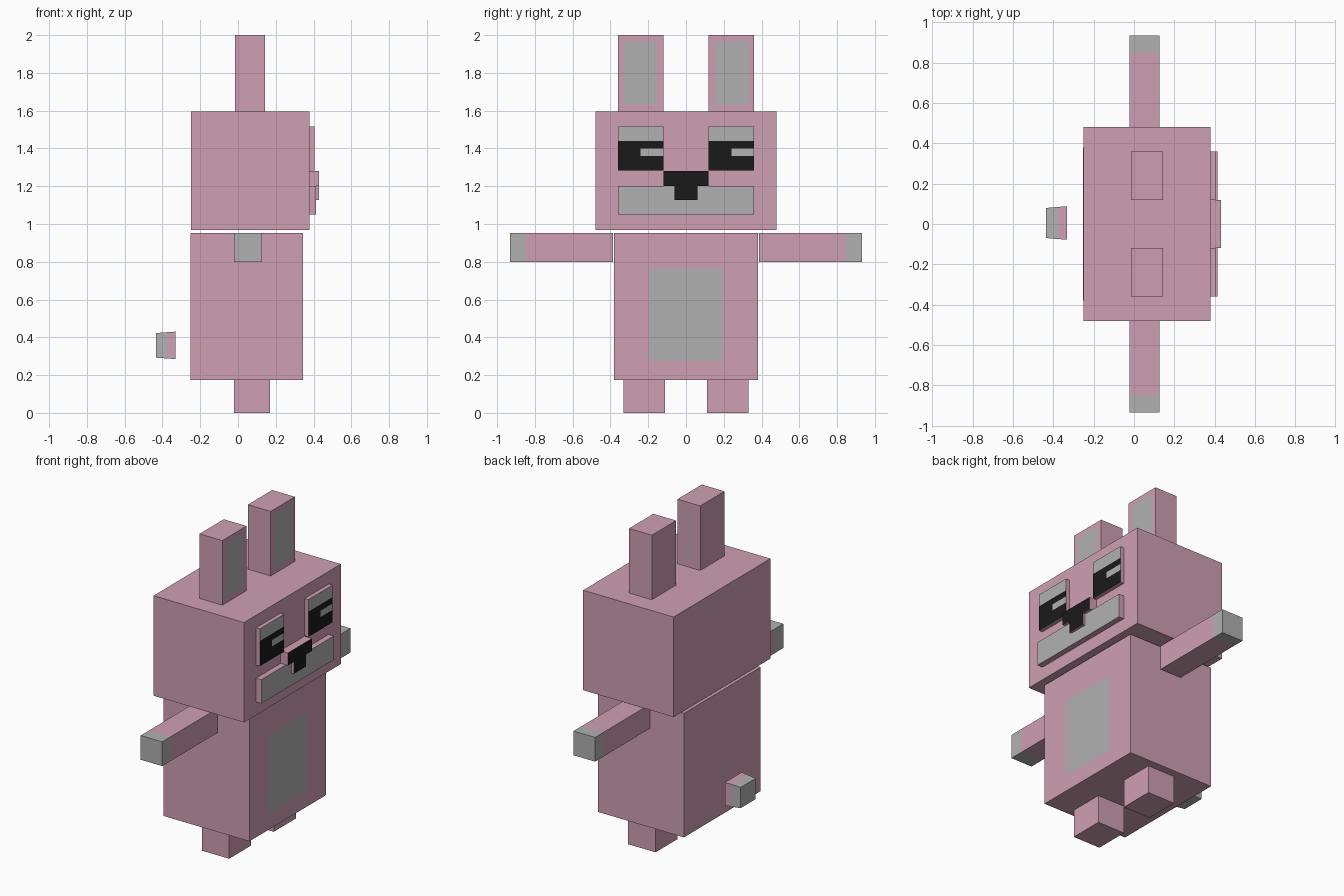
import bpy, bmesh
from mathutils import Vector

if "Cube" in bpy.data.objects:
    bpy.data.objects.remove(bpy.data.objects["Cube"])


def material(name, r, g, b):
    m = bpy.data.materials.new(name)
    m.diffuse_color = (r, g, b, 1)
    m.use_nodes = True
    m.node_tree.nodes["Principled BSDF"].inputs["Base Color"].default_value = m.diffuse_color
    return m


PINK, GREY, BLACK = 0, 1, 2
MATS = [material("pink", 0.63, 0.35, 0.45),
        material("grey", 0.44, 0.44, 0.44),
        material("black", 0.01, 0.01, 0.01)]
FAR = 9


def finish(name, bm):
    bmesh.ops.recalc_face_normals(bm, faces=bm.faces)
    me = bpy.data.meshes.new(name)
    bm.to_mesh(me)
    bm.free()
    for m in MATS:
        me.materials.append(m)
    ob = bpy.data.objects.new(name, me)
    bpy.context.collection.objects.link(ob)
    return ob


def cut(bm, axis, value, front_only):
    no = Vector((0, 0, 0))
    no[axis] = 1
    faces = [f for f in bm.faces if not front_only or f.normal.x > 0.9]
    geom = set(faces)
    for f in faces:
        geom.update(f.edges)
        geom.update(f.verts)
    bmesh.ops.bisect_plane(bm, geom=list(geom), plane_co=no * value, plane_no=no)
    bm.normal_update()


def box(name, x, y, z, patches=(), end=None):
    """Box from (min, max) spans; patches colour the +x face as (ys, zs, colour);
    end = (axis, position) paints everything beyond that plane grey."""
    bm = bmesh.new()
    bmesh.ops.create_cube(bm, size=1)
    for v in bm.verts:
        v.co = [s[0] if c < 0 else s[1] for c, s in zip(v.co, (x, y, z))]
    bm.normal_update()
    for ys, zs, _ in patches:
        for axis, span, limits in ((1, ys, y), (2, zs, z)):
            for value in span:
                if limits[0] + 1e-4 < value < limits[1] - 1e-4:
                    cut(bm, axis, value, True)
    for f in bm.faces:
        c = f.calc_center_median()
        if f.normal.x > 0.9:
            for ys, zs, colour in patches:
                if ys[0] < c.y < ys[1] and zs[0] < c.z < zs[1]:
                    f.material_index = colour
    if end:
        axis, value = end
        cut(bm, axis, value, False)
        for f in bm.faces:
            c = f.calc_center_median()[axis]
            if abs(c) > abs(value):
                f.material_index = GREY
    return finish(name, bm)


# Body with belly patch, and head
box("body", (-0.252, 0.345), (-0.38, 0.38), (0.175, 0.953),
    [((-0.195, 0.195), (0.275, 0.765), GREY)])
box("head", (-0.25, 0.378), (-0.48, 0.48), (0.968, 1.595))

# Paired ears, arms, legs and eyes
for side, s in (("right", -1), ("left", 1)):
    def span(a, b):
        return tuple(sorted((s * a, s * b)))

    box(side + "_ear", (-0.015, 0.143), span(0.12, 0.36), (1.595, 2.0),
        [(span(0.155, 0.33), (1.63, 1.968), GREY)])
    box(side + "_arm", (-0.022, 0.127), span(0.387, 0.933), (0.80, 0.952),
        end=(1, s * 0.848))
    box(side + "_leg", (-0.02, 0.17), span(0.112, 0.33), (0.0, 0.176))

    # Eye: grey lid, black below, and a glint on the same side of both eyes
    eye = span(0.12, 0.36)
    box(side + "_eye", (0.378, 0.404), eye, (1.282, 1.516),
        [(eye, (1.282, 1.44), BLACK), (eye, (1.44, 1.516), GREY),
         ((eye[1] - 0.12, eye[1]), (1.36, 1.40), GREY)])

# Muzzle plate
box("muzzle", (0.378, 0.414), (-0.36, 0.36), (1.05, 1.20),
    [((-0.36, 0.36), (1.05, 1.20), GREY)])

# T-shaped nose with a black front
half = [(0.06, 1.127), (0.06, 1.202), (0.12, 1.202), (0.12, 1.28)]
outline = half + [(-y, z) for y, z in reversed(half)]
bm = bmesh.new()
back = bm.faces.new([bm.verts.new((0.378, y, z)) for y, z in outline])
ext = bmesh.ops.extrude_face_region(bm, geom=[back], use_keep_orig=True)["geom"]
for g in ext:
    if isinstance(g, bmesh.types.BMVert):
        g.co.x = 0.43
    elif isinstance(g, bmesh.types.BMFace):
        g.material_index = BLACK
finish("nose", bm)

# Tail: slightly tapered stub floating behind the body
tail = box("tail", (-0.435, -0.332), (-0.078, 0.088), (0.285, 0.43),
           end=(0, -0.375))
for v in tail.data.vertices:
    k = 1 - 0.1 * (-0.332 - v.co.x) / 0.103
    v.co.y = 0.005 + (v.co.y - 0.005) * k
    v.co.z = 0.358 + (v.co.z - 0.358) * k
